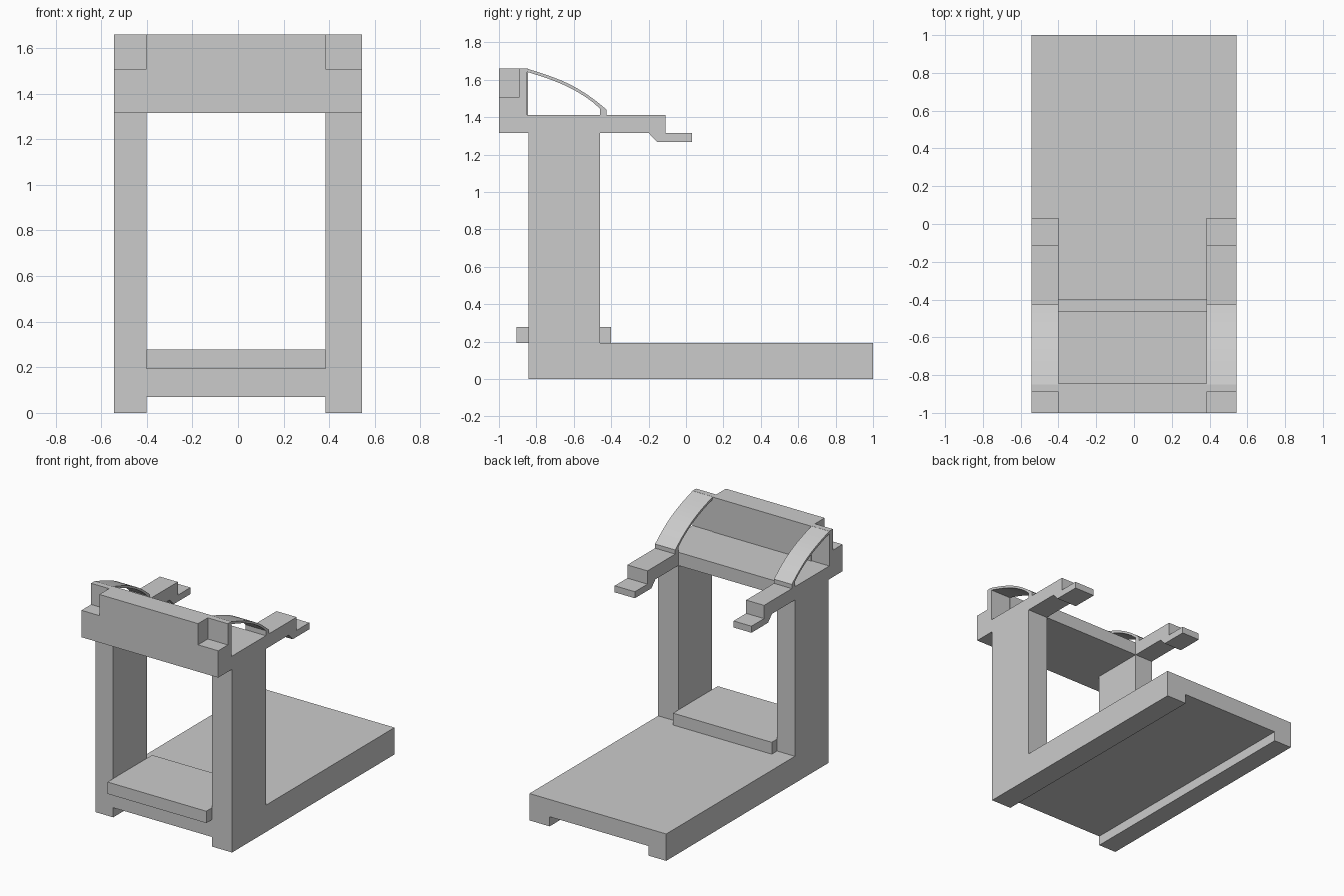
import bpy, bmesh
from mathutils import Vector
from mathutils.geometry import interpolate_bezier

if "Cube" in bpy.data.objects:
    bpy.data.objects.remove(bpy.data.objects["Cube"])

X0, X1, X2, X3 = -0.543, -0.401, 0.383, 0.543   # outer / inner faces of both sides
SIDES = {"left": (X0, X1), "right": (X2, X3)}


def prism(name, profile, xa, xb):
    """Extrude a (y, z) profile from xa to xb."""
    bm = bmesh.new()
    face = bm.faces.new([bm.verts.new((xa, y, z)) for y, z in profile])
    ext = bmesh.ops.extrude_face_region(bm, geom=[face])
    moved = [v for v in ext["geom"] if isinstance(v, bmesh.types.BMVert)]
    bmesh.ops.translate(bm, verts=moved, vec=(xb - xa, 0, 0))
    bmesh.ops.recalc_face_normals(bm, faces=bm.faces)
    mesh = bpy.data.meshes.new(name)
    bm.to_mesh(mesh)
    bm.free()
    obj = bpy.data.objects.new(name, mesh)
    bpy.context.collection.objects.link(obj)
    return obj


def rect(y0, y1, z0, z1):
    return [(y0, z0), (y1, z0), (y1, z1), (y0, z1)]


def union(target, others):
    """Fuse the other objects into the target and remove them."""
    bpy.context.view_layer.objects.active = target
    for other in others:
        mod = target.modifiers.new("fuse", 'BOOLEAN')
        mod.operation, mod.solver, mod.object = 'UNION', 'EXACT', other
        bpy.ops.object.modifier_apply(modifier=mod.name)
        bpy.data.objects.remove(other)


# Side frames: base rail, upright, handle arm and notched console end
side_profile = [(-0.843, 0), (1, 0), (1, 0.193), (-0.46, 0.193), (-0.46, 1.315),
                (-0.2, 1.315), (-0.155, 1.268), (0.033, 1.268), (0.033, 1.315),
                (-0.11, 1.315), (-0.11, 1.41), (-0.85, 1.41), (-0.85, 1.66),
                (-0.89, 1.66), (-0.89, 1.508), (-1, 1.508), (-1, 1.315), (-0.843, 1.315)]
sides = [prism(s + "_frame", side_profile, *x) for s, x in SIDES.items()]

# Deck spanning the rails, and console tray with its front panel
deck = prism("frame", rect(-0.843, 1, 0.069, 0.193), X1 - 0.02, X2 + 0.02)
console = prism("console", [(-1, 1.315), (-0.46, 1.315), (-0.46, 1.41), (-0.845, 1.41),
                            (-0.845, 1.66), (-1, 1.66)], X1, X2)
union(deck, sides + [console])

# Raised motor cover between the uprights
prism("motor_cover", rect(-0.907, -0.4, 0.193, 0.278), X1, X2)

# Curved strips from the console ends down to the arms
curve = interpolate_bezier(Vector((-0.853, 1.66)), Vector((-0.69, 1.61)),
                           Vector((-0.58, 1.575)), Vector((-0.425, 1.44)), 13)
outer = [(p.x, p.y) for p in curve]
inner = [(y - 0.004, z - 0.016) for y, z in outer if y < -0.47]
strip = outer + [(-0.425, 1.41), (-0.46, 1.41), (-0.46, 1.446)] + inner[::-1]
for s, x in SIDES.items():
    obj = prism(s + "_curved_strip", strip, *x)
    bpy.ops.object.select_all(action='DESELECT')
    obj.select_set(True)
    bpy.context.view_layer.objects.active = obj
    bpy.ops.object.shade_smooth_by_angle(angle=0.5)
